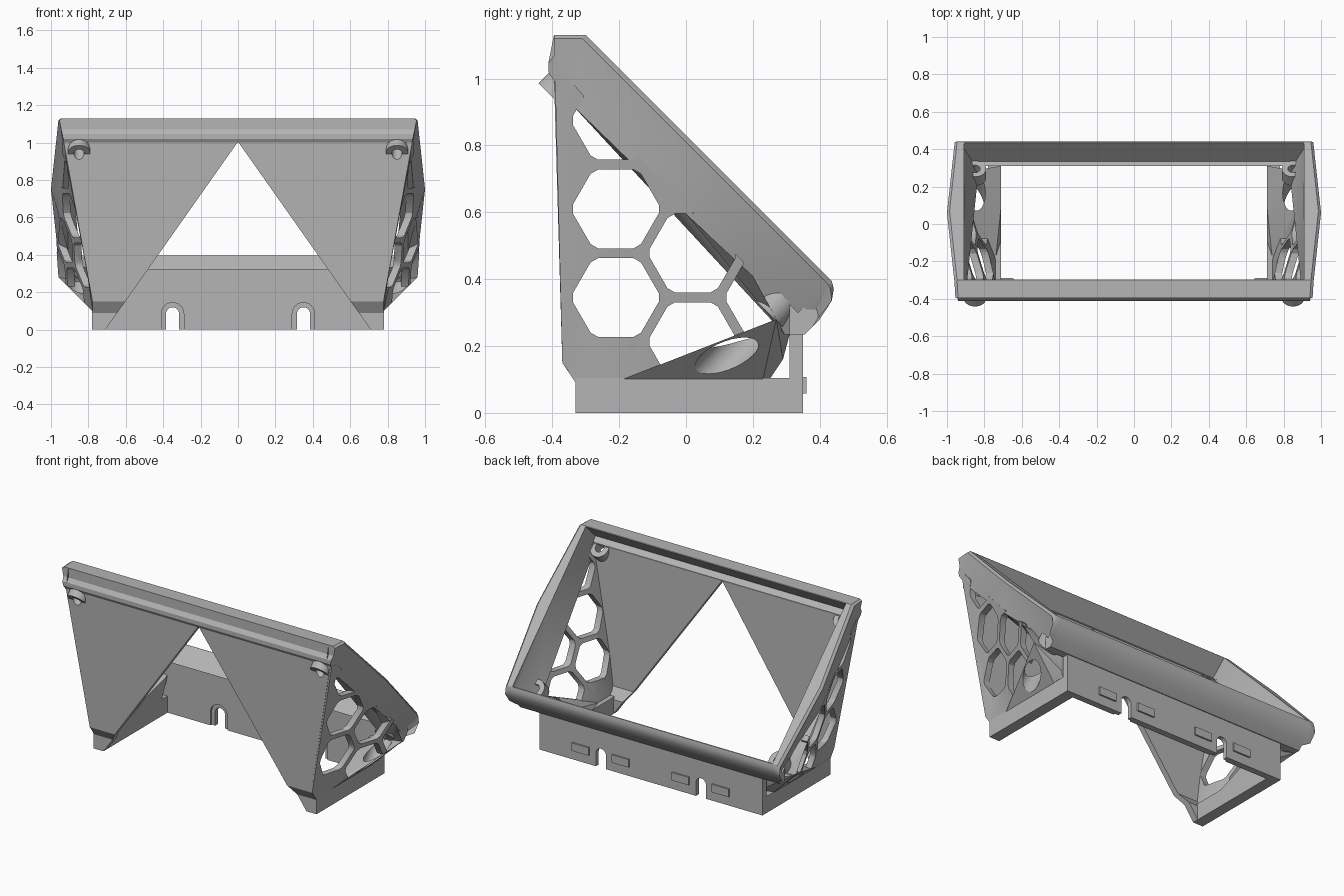
import bpy, bmesh, math
from mathutils import Vector, Matrix

old = bpy.data.objects.get("Cube")
if old:
    bpy.data.objects.remove(old, do_unlink=True)

grey = bpy.data.materials.new("plain grey")
grey.use_nodes = True
grey.diffuse_color = (0.46, 0.46, 0.46, 1)
grey.node_tree.nodes["Principled BSDF"].inputs["Base Color"].default_value = (0.46, 0.46, 0.46, 1)


def finish(name, bm):
    bmesh.ops.recalc_face_normals(bm, faces=bm.faces)
    mesh = bpy.data.meshes.new(name)
    bm.to_mesh(mesh)
    bm.free()
    mesh.materials.append(grey)
    obj = bpy.data.objects.new(name, mesh)
    bpy.context.collection.objects.link(obj)
    return obj


def add_loft(bm, rings):
    rows = [[bm.verts.new(p) for p in ring] for ring in rings]
    n = len(rows[0])
    for a, b in zip(rows, rows[1:]):
        for i in range(n):
            bm.faces.new((a[i], a[(i + 1) % n], b[(i + 1) % n], b[i]))
    caps = [bm.faces.new(rows[0]), bm.faces.new(rows[-1])]
    bmesh.ops.triangulate(bm, faces=caps)


def loft(name, *ring_sets):
    bm = bmesh.new()
    for rings in ring_sets:
        add_loft(bm, rings)
    return finish(name, bm)


def along_x(pts, lo, hi):
    return [[(t, y, z) for y, z in pts] for t in (lo, hi)]


def along_y(pts, lo, hi):
    return [[(x, t, z) for x, z in pts] for t in (lo, hi)]


def box(x0, x1, y0, y1, z0, z1):
    return along_x([(y0, z0), (y1, z0), (y1, z1), (y0, z1)], x0, x1)


def rods(name, offsets, r, s0, s1):
    """Cylinders square to the sloped face; s is y+z and offset is z-y on the axis."""
    bm = bmesh.new()
    turn = Matrix.Rotation(-math.pi / 4, 4, 'X')
    s = (s0 + s1) / 2
    for c in offsets:
        place = Matrix.Translation((0.85, (s - c) / 2, (s + c) / 2)) @ turn
        bmesh.ops.create_cone(bm, cap_ends=True, segments=28, radius1=r, radius2=r,
                              depth=abs(s1 - s0) / math.sqrt(2), matrix=place)
    return finish(name, bm)


def cut(obj, cutter):
    mod = obj.modifiers.new("cut", 'BOOLEAN')
    mod.operation, mod.solver, mod.object = 'DIFFERENCE', 'EXACT', cutter
    bpy.context.view_layer.objects.active = obj
    bpy.ops.object.modifier_apply(modifier=mod.name)
    bpy.data.objects.remove(cutter, do_unlink=True)


def mirrored(obj):
    obj.modifiers.new("mirror", 'MIRROR').use_clip = False
    return obj


def side_x(y, z):
    """Outer face of the flared side walls."""
    flare = 0.78 + 0.3025 * (y + 0.19) + 0.2335 * (z - 0.105)
    front_edge = 0.778 + 0.18 * (z - 0.15)
    return max(flare, front_edge, 0.778)


BOSSES = (0.05, 1.342)
DRILL = (0.028, 0.3, 0.8)
INNER_X = 0.91

# Bowed side cheeks of the sloped screen frame, with a chamfered outer edge
rim = [(-.395, 1.13, .955), (-.30, 1.13, .96), (.07, .76, 1.0), (.436, .394, .96),
       (.442, .37, .96), (.436, .335, .96), (.40, .28, .955), (.355, .235, .86), (.295, .235, .86)]
lower = [(.27, .28), (.2, .41), (.14, .465), (0, .595), (-.17, .755), (-.335, .915), (-.355, 1.0)]
lip = [(-.40, 1.0, .93), (-.412, 1.02, .935), (-.412, 1.045, .94), (-.395, 1.07, .945)]
outline = rim + [(y, z, side_x(y, z)) for y, z in lower] + lip
inner = [(min(INNER_X, x - .03), y, z) for y, z, x in outline]
shoulder = [(x - .014, y, z) for y, z, x in outline]
outer = [(x, y - .01 * (0 < i < 5), z - .01 * (i < 4)) for i, (y, z, x) in enumerate(outline)]
cheeks = mirrored(loft("frame_cheek", [inner, shoulder, outer]))

# Upper and lower rails of the frame, each with a recessed ledge
upper = [(-.395, 1.13), (-.30, 1.13), (-.297, 1.127), (-.39, 1.035), (-.362, 1.007),
         (-.362, 1.0)] + [(y, z) for y, z, x in lip]
bottom = [(.31, .235), (.31, .325), (.335, .30), (.431, .396)] + [(y, z) for y, z, x in rim[3:8]]
rails = loft("frame_rails", *[along_x(p, -INNER_X, INNER_X) for p in (upper, bottom)])

# Front panel halves, leaving a triangular gap between them
rows = [(1.005, 0, .922, -.395, -.36), (.15, .603, .77, -.37, -.335),
        (.09, .646, .778, -.33, -.29), (0, .71, .778, -.33, -.29)]
panel = loft("front_panel", [[(a, f, z), (b, f, z), (b, k, z), (a, k, z)] for z, a, b, f, k in rows])
cut(panel, rods("drill_cutter", BOSSES[1:], *DRILL))
mirrored(panel)


# Honeycomb side walls: cut flat, then leaned to the flared shape
def hexagon(cy, cz, r=0.136, soft=0.11):
    corners = [Vector((cy + r * math.cos(k * math.pi / 3), cz + r * math.sin(k * math.pi / 3)))
               for k in range(6)]
    pts = []
    for k, p in enumerate(corners):
        pts += [p.lerp(corners[k - 1], soft), p.lerp(corners[(k + 1) % 6], soft)]
    return [tuple(p) for p in pts]


wall_outline = [(-.392, 1.01), (-.37, .15), (-.33, .095), (-.19, .1), (.27, .28), (.27, .30),
                (.2, .425), (0, .62), (-.2, .83), (-.36, 1.01)]
wall = loft("honeycomb_side", along_x(wall_outline, -.04, 0))
cells = [(-.21, .345 + k * .265) for k in range(3)] + [(.02, .213), (.02, .478), (.25, .345)]
cut(wall, loft("cell_cutter", *[along_x(hexagon(*c), -.2, .2) for c in cells]))
for v in wall.data.vertices:
    v.co.x += side_x(v.co.y, v.co.z)
mirrored(wall)

# Flared underside below each side wall, with a screw access channel
bm = bmesh.new()
for p in [(.778, -.19, .1), (.96, .27, .28), (.778, .23, .1), (.778, .29, .16), (.80, .295, .24),
          (.74, -.19, .1), (.71, -.1, .1), (.71, .1, .18), (.71, .25, .1), (.71, .31, .235)]:
    bm.verts.new(p)
bmesh.ops.convex_hull(bm, input=bm.verts)
flare = finish("flared_underside", bm)
cut(flare, rods("channel_cutter", BOSSES[:1], 0.055, -0.1, 0.56))
mirrored(flare)

# Screw bosses in the four corners
boss = rods("screw_boss", BOSSES, 0.06, 0.545, 0.64)
cut(boss, rods("drill_cutter", BOSSES, *DRILL))
mirrored(boss)

# Base rails and back wall
rail = mirrored(loft("base_rail", box(.71, .78, -.33, .35, 0, .105)))
back = loft("back_wall", box(-.78, .78, .31, .35, 0, .245))


def arch(cx, r, cz=0.085):
    curve = [(cx + r * math.cos(a * math.pi / 12), cz + r * math.sin(a * math.pi / 12)) for a in range(13)]
    return curve + [(cx - r, -.05), (cx + r, -.05)]


# Arched notches, stepped on the inner side
for r, depth in ((0.06, 0.322), (0.035, 0.4)):
    cut(back, loft("notch_cutter", *[along_y(arch(x, r), .25, depth) for x in (-.35, .35)]))

# Small raised tabs either side of each notch
tabs = mirrored(loft("back_tabs", *[box(x - .06, x + .06, .34, .36, .058, .108) for x in (.21, .49)]))

for obj in (cheeks, rails, panel, wall, flare, boss, rail, back, tabs):
    bpy.ops.object.select_all(action='DESELECT')
    obj.select_set(True)
    bpy.context.view_layer.objects.active = obj
    bpy.ops.object.shade_smooth_by_angle(angle=math.radians(30))
